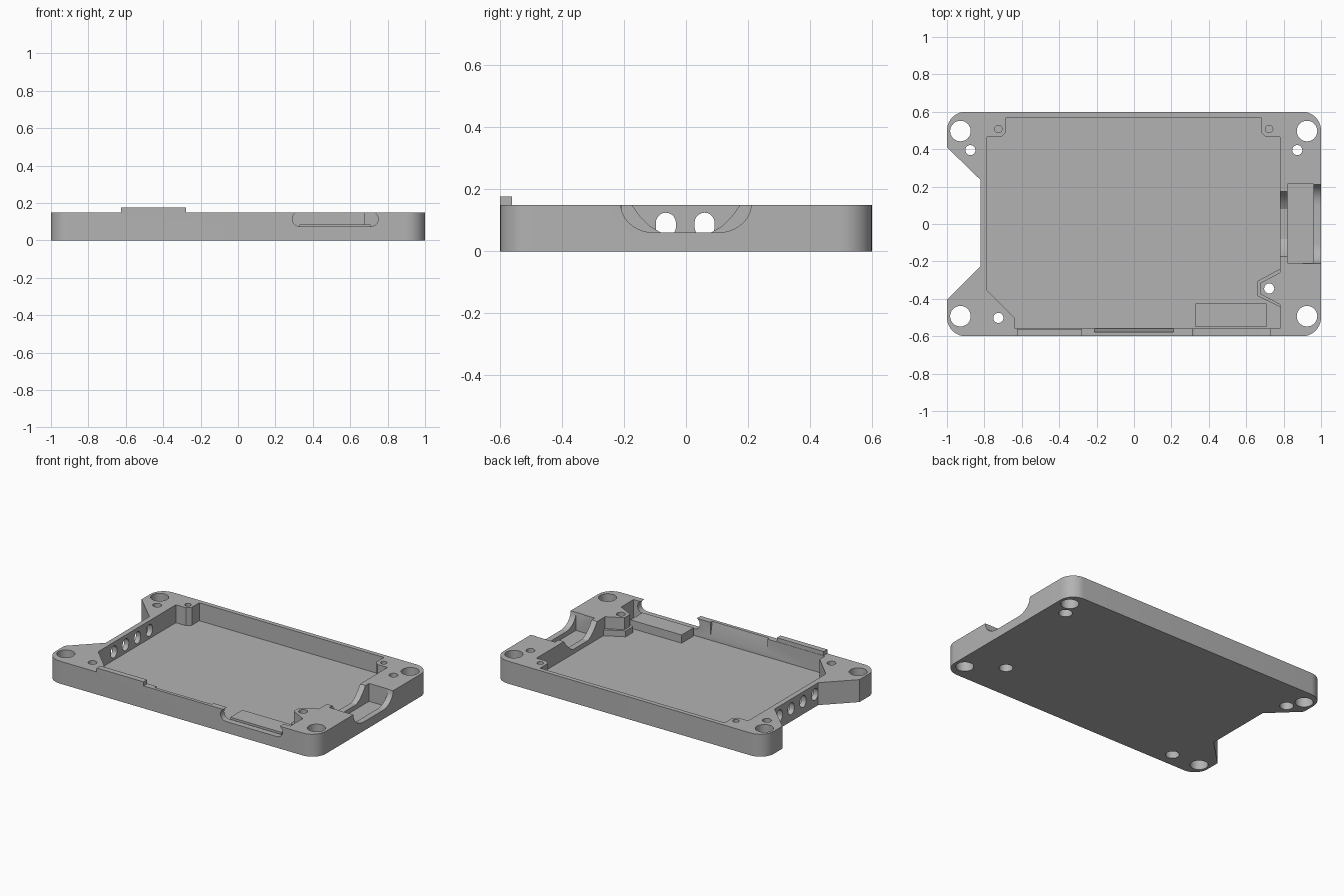
import bpy, bmesh
from math import cos, sin, pi, radians

cube = bpy.data.objects.get("Cube")
if cube:
    bpy.data.objects.remove(cube, do_unlink=True)

grey = bpy.data.materials.new("case grey")
grey.use_nodes = True
grey.diffuse_color = (0.45, 0.45, 0.45, 1)
grey.node_tree.nodes["Principled BSDF"].inputs["Base Color"].default_value = (0.45, 0.45, 0.45, 1)

HEIGHT, FLOOR = 0.15, 0.03


def prism(name, points, lo, hi, axis="z"):
    """Extrude a 2D profile along an axis from lo to hi."""
    place = {"z": lambda u, v, w: (u, v, w),
             "x": lambda u, v, w: (w, u, v),
             "y": lambda u, v, w: (u, w, v)}[axis]
    bm = bmesh.new()
    ends = [[bm.verts.new(place(u, v, w)) for u, v in points] for w in (lo, hi)]
    for ring in ends:
        bm.faces.new(ring)
    n = len(points)
    for i in range(n):
        j = (i + 1) % n
        bm.faces.new((ends[0][i], ends[0][j], ends[1][j], ends[1][i]))
    bmesh.ops.recalc_face_normals(bm, faces=bm.faces)
    mesh = bpy.data.meshes.new(name)
    bm.to_mesh(mesh)
    bm.free()
    mesh.materials.append(grey)
    obj = bpy.data.objects.new(name, mesh)
    bpy.context.collection.objects.link(obj)
    return obj


def arc(cx, cy, r, start, end, steps=10, ry=None):
    ry = ry or r
    angles = [radians(start + (end - start) * i / steps) for i in range(steps + 1)]
    return [(cx + r * cos(a), cy + ry * sin(a)) for a in angles]


def circle(cx, cy, r, n=32):
    return arc(cx, cy, r, 0, 360 - 360 / n, n - 1)


def rect(x0, x1, y0, y1):
    return [(x0, y0), (x1, y0), (x1, y1), (x0, y1)]


def combine(target, tool, operation="DIFFERENCE"):
    mod = target.modifiers.new(tool.name, "BOOLEAN")
    mod.operation, mod.object, mod.solver = operation, tool, "EXACT"
    tool.hide_render = True
    bpy.context.view_layer.objects.active = target
    bpy.ops.object.modifier_apply(modifier=mod.name)
    bpy.data.objects.remove(tool, do_unlink=True)


# Tray body with rounded corners and a notched left end
r = 0.1
outline = (arc(1 - r, 0.6 - r, r, 0, 90) + arc(-1 + r, 0.6 - r, r, 90, 180)
           + [(-1, 0.41), (-0.82, 0.235), (-0.82, -0.225), (-1, -0.405)]
           + arc(-1 + r, -0.6 + r, r, 180, 270) + arc(1 - r, -0.6 + r, r, 270, 360))
tray = prism("tray_body", outline, 0, HEIGHT)

# Main pocket, shaped around the corner posts and the screw boss
pocket = [(-0.785, 0.465), (-0.71, 0.465), (-0.685, 0.49), (-0.685, 0.57),
          (0.68, 0.57), (0.68, 0.49), (0.705, 0.465), (0.78, 0.465),
          (0.78, -0.26), (0.675, -0.315), (0.675, -0.375), (0.78, -0.43),
          (0.78, -0.56), (-0.635, -0.56), (-0.635, -0.505), (-0.785, -0.355)]
combine(tray, prism("pocket_cutter", pocket, FLOOR, 0.3))

# Ledge around the foot of the screw boss
ledge = [(0.79, -0.235), (0.66, -0.305), (0.66, -0.385), (0.79, -0.448)]
combine(tray, prism("boss_ledge", ledge, 0.02, 0.07), "UNION")

# Connector opening in the right end: outer arch, deep middle bay, inner saddle
arch = ([(-0.21, 0.3)] + arc(-0.1, HEIGHT, 0.11, 180, 270, 12, 0.09)
        + arc(0.1, HEIGHT, 0.11, 270, 360, 12, 0.09) + [(0.21, 0.3)])
saddle = [(-0.175, 0.3), (-0.175, HEIGHT), (-0.15, 0.115), (-0.115, 0.08), (-0.08, 0.06),
          (0.08, 0.06), (0.115, 0.08), (0.15, 0.115), (0.175, HEIGHT), (0.175, 0.3)]
combine(tray, prism("arch_cutter", arch, 0.9, 1.1, "x"))
combine(tray, prism("bay_cutter", rect(0.82, 0.96, -0.208, 0.213), FLOOR, 0.3))
combine(tray, prism("saddle_cutter", saddle, 0.7, 0.9, "x"))

# Port slot through the front wall
slot = arc(0.33, 0.115, 0.04, 90, 270) + arc(0.71, 0.115, 0.04, -90, 90)
combine(tray, prism("port_cutter", slot, -0.7, -0.555, "y"))

# Sloping relief on the inside of the front wall
relief = [(-0.54, 0.06), (-0.56, 0.06), (-0.578, HEIGHT), (-0.578, 0.3), (-0.54, 0.3)]
combine(tray, prism("relief_cutter", relief, -0.21, 0.21, "x"))

# Four vents through the left wall
for y in (-0.19, -0.065, 0.06, 0.185):
    vent = arc(y, 0.092, 0.0325, 0, 180) + arc(y, 0.078, 0.0325, 180, 360)
    combine(tray, prism("vent_cutter", vent, -0.9, -0.7, "x"))

# Corner mounting holes
for x in (-0.928, 0.925):
    for y in (-0.493, 0.497):
        combine(tray, prism("mount_cutter", circle(x, y, 0.055), -0.1, 0.3))

# Screw holes, counterbored from below
for x, y in ((-0.875, 0.395), (0.873, 0.395), (-0.725, -0.502), (0.723, -0.345)):
    combine(tray, prism("screw_cutter", circle(x, y, 0.027), -0.1, 0.3))
    combine(tray, prism("counterbore_cutter", circle(x, y, 0.042), -0.1, 0.06))

# Blind pilot holes in the rear posts
for x in (-0.725, 0.722):
    combine(tray, prism("pilot_cutter", circle(x, 0.508, 0.02), 0.05, 0.3))

# Raised lip on the front wall and the port support block
lip = prism("front_lip", rect(-0.625, -0.278, -0.6, -0.562), HEIGHT - 0.01, 0.177)
combine(tray, lip, "UNION")
block = prism("port_support", rect(0.33, 0.708, -0.552, -0.425), FLOOR - 0.01, 0.085)
combine(tray, block, "UNION")

# Smooth the round surfaces only
bpy.ops.object.select_all(action="DESELECT")
tray.select_set(True)
bpy.context.view_layer.objects.active = tray
bpy.ops.object.shade_smooth_by_angle(angle=radians(25))
